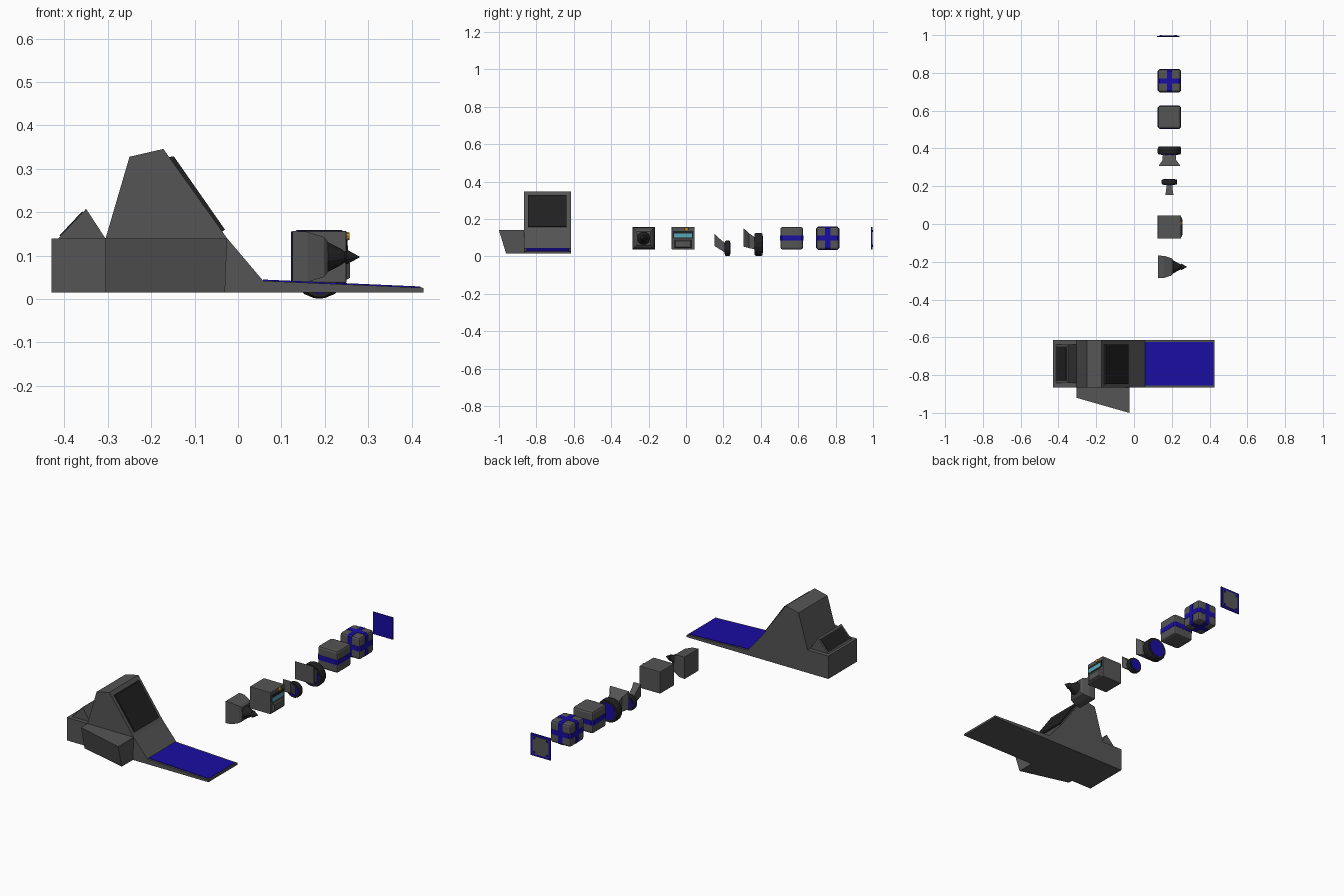
import bpy, bmesh, math
from mathutils import Vector, Matrix

if "Cube" in bpy.data.objects:
    bpy.data.objects.remove(bpy.data.objects["Cube"])


def material(name, r, g, b):
    m = bpy.data.materials.new(name)
    m.diffuse_color = (r, g, b, 1)
    m.use_nodes = True
    m.node_tree.nodes["Principled BSDF"].inputs["Base Color"].default_value = m.diffuse_color
    return m


GREY = material("grey", 0.09, 0.09, 0.09)
BLACK = material("black", 0.015, 0.015, 0.015)
BLUE = material("blue", 0.01, 0.004, 0.36)
CYAN = material("cyan", 0.1, 0.38, 0.48)
AMBER = material("amber", 0.65, 0.33, 0.03)


def finish(name, bm, mat, bevel=0):
    if bevel:
        bmesh.ops.bevel(bm, geom=bm.edges[:], offset=bevel, segments=2,
                        profile=0.5, affect='EDGES')
    bmesh.ops.recalc_face_normals(bm, faces=bm.faces[:])
    me = bpy.data.meshes.new(name)
    bm.to_mesh(me)
    bm.free()
    me.materials.append(mat)
    ob = bpy.data.objects.new(name, me)
    bpy.context.collection.objects.link(ob)
    return ob


def loft(name, rings, mat, bevel=0):
    bm = bmesh.new()
    loops = [[bm.verts.new(p) for p in r] for r in rings]
    n = len(loops[0])
    for a, b in zip(loops, loops[1:]):
        for i in range(n):
            j = (i + 1) % n
            bm.faces.new((a[i], a[j], b[j], b[i]))
    bm.faces.new(loops[0])
    bm.faces.new(loops[-1][::-1])
    return finish(name, bm, mat, bevel)


def prism(name, profile, y0, y1, mat):
    return loft(name, [[(x, y, z) for x, z in profile] for y in (y0, y1)], mat)


def box(name, lo, hi, mat, bevel=0):
    ring = [(lo[0], lo[1]), (hi[0], lo[1]), (hi[0], hi[1]), (lo[0], hi[1])]
    return loft(name, [[(x, y, z) for x, y in ring] for z in (lo[2], hi[2])], mat, bevel)


def turned(name, axis, centre, steps, sides, mat):
    # steps are (distance along axis, radius)
    u = Vector((0, 0, 1))
    v = Vector(axis).cross(u)
    rings = []
    for d, r in steps:
        c = Vector(centre) + Vector(axis) * d
        rings.append([c + r * (u * math.cos(t) + v * math.sin(t))
                      for t in [(i + 0.5) * 2 * math.pi / sides for i in range(sides)]])
    return loft(name, rings, mat)


# main base with tower and ramp
Y0, Y1 = -0.865, -0.615
prism("base_body", [(-0.43, 0.015), (0.427, 0.015), (0.427, 0.026), (0.058, 0.042),
                    (-0.025, 0.14), (-0.172, 0.346), (-0.25, 0.328), (-0.305, 0.14),
                    (-0.43, 0.14)], Y0, Y1, GREY)
prism("ramp_surface", [(0.058, 0.04), (0.42, 0.024), (0.42, 0.029), (0.058, 0.045)],
      Y0 + 0.011, Y1 - 0.011, BLUE)
prism("tower_screen", [(-0.16, 0.327), (-0.148, 0.329), (-0.03, 0.16), (-0.04, 0.153)],
      -0.846, -0.638, BLACK)

# rear wedge with its screen
prism("rear_wedge", [(-0.415, 0.139), (-0.305, 0.139), (-0.35, 0.208)], -0.842, -0.638, GREY)
prism("rear_screen", [(-0.408, 0.144), (-0.411, 0.147), (-0.359, 0.202), (-0.356, 0.199)],
      -0.832, -0.648, BLACK)

# tapered side wing
loft("side_wing", [
    [(-0.305, -0.864, 0.015), (-0.305, -0.89, 0.015), (-0.03, -0.962, 0.015), (-0.03, -0.864, 0.015)],
    [(-0.305, -0.864, 0.14), (-0.305, -0.92, 0.14), (-0.025, -1.0, 0.14), (-0.025, -0.864, 0.14)],
], GREY)


# spiked turret block
def square_x(x, cy, cz, h):
    return [(x, cy - h, cz - h), (x, cy + h, cz - h), (x, cy + h, cz + h), (x, cy - h, cz + h)]


TY, CX, CZ = -0.227, 0.1875, 0.097
loft("turret_body", [square_x(0.126, TY, CZ, 0.06), square_x(0.16, TY, CZ, 0.058),
                     square_x(0.198, TY, CZ, 0.046), square_x(0.207, TY, CZ, 0.036)], GREY)
turned("turret_spike", (1, 0, 0), (0, TY, CZ),
       [(0.2, 0.036), (0.208, 0.035), (0.238, 0.019), (0.246, 0.013), (0.25, 0.018), (0.28, 0.001)],
       12, BLACK)

# console block with screen, keypad and knob
box("console_body", (0.125, -0.077, 0.037), (0.25, 0.045, 0.157), GREY, 0.003)
box("console_screen_frame", (0.249, -0.069, 0.096), (0.252, 0.037, 0.136), BLACK)
box("console_screen", (0.25, -0.065, 0.1), (0.2535, 0.033, 0.123), CYAN)
loft("console_keypad", [
    [(0.249, -0.062, 0.044), (0.249, 0.03, 0.044), (0.249, 0.03, 0.088), (0.249, -0.062, 0.088)],
    [(0.258, -0.055, 0.049), (0.258, 0.023, 0.049), (0.258, 0.023, 0.083), (0.258, -0.055, 0.083)],
], GREY)
turned("console_knob", (1, 0, 0), (0.249, 0.003, 0.145), [(0, 0.011), (0.008, 0.009)], 10, AMBER)


# wheels with brackets
def rect_y(y, half, z0, z1):
    return [(CX - half, y, z0), (CX + half, y, z0), (CX + half, y, z1), (CX - half, y, z1)]


def wheel(size, y0, y1, r, bracket):
    d = y1 - y0
    c = (CX, y0, r + 0.001)
    turned(size + "_tyre", (0, 1, 0), c, [(0, r * 0.93), (d * 0.2, r), (d * 0.8, r), (d, r * 0.93)],
           16, BLACK)
    turned(size + "_hub", (0, 1, 0), c, [(-0.002, r * 0.74), (d + 0.002, r * 0.74)], 16, BLUE)
    loft(size + "_bracket", [rect_y(*s) for s in bracket], GREY)


wheel("small_wheel", 0.209, 0.236, 0.042,
      [(0.153, 0.022, 0.055, 0.121), (0.18, 0.017, 0.038, 0.094), (0.212, 0.016, 0.018, 0.068)])
wheel("large_wheel", 0.367, 0.409, 0.063,
      [(0.307, 0.057, 0.052, 0.15), (0.317, 0.052, 0.05, 0.142),
       (0.338, 0.036, 0.044, 0.122), (0.372, 0.035, 0.036, 0.1)])

# banded block and cross-banded block
H, B = 0.0605, 0.0135


def block(name, cy, axes):
    c = Vector((CX, cy, CZ))
    box(name, c - Vector((H, H, H)), c + Vector((H, H, H)), GREY, 0.012)
    for a in axes:
        half = Vector((H + 0.0015,) * 3)
        half[a] = B
        rings = []
        i, j = [k for k in range(3) if k != a]
        o, k = H + 0.0015, 0.010
        outline = [(o, o - k), (o - k, o), (k - o, o), (-o, o - k),
                   (-o, k - o), (k - o, -o), (o - k, -o), (o, k - o)]
        for s in (-B, B):
            ring = []
            for u, v in outline:
                p = c.copy()
                p[a] += s
                p[i] += u
                p[j] += v
                ring.append(p)
            rings.append(ring)
        loft(name + "_band_" + "xyz"[a], rings, BLUE)


block("banded_block", 0.565, [2])
block("cross_block", 0.758, [0, 1, 2])

# wall panel with backing plate and corner bolts
box("panel_front", (0.122, 0.99, 0.036), (0.242, 0.996, 0.156), BLUE)
box("panel_back", (0.134, 0.995, 0.048), (0.23, 0.998, 0.144), GREY)
for n, (sx, sz) in enumerate([(-1, -1), (1, -1), (1, 1), (-1, 1)]):
    turned("panel_bolt_%d" % (n + 1), (0, 1, 0), (0.182 + sx * 0.039, 0.996, 0.096 + sz * 0.039),
           [(0, 0.007), (0.004, 0.006)], 8, BLUE)
